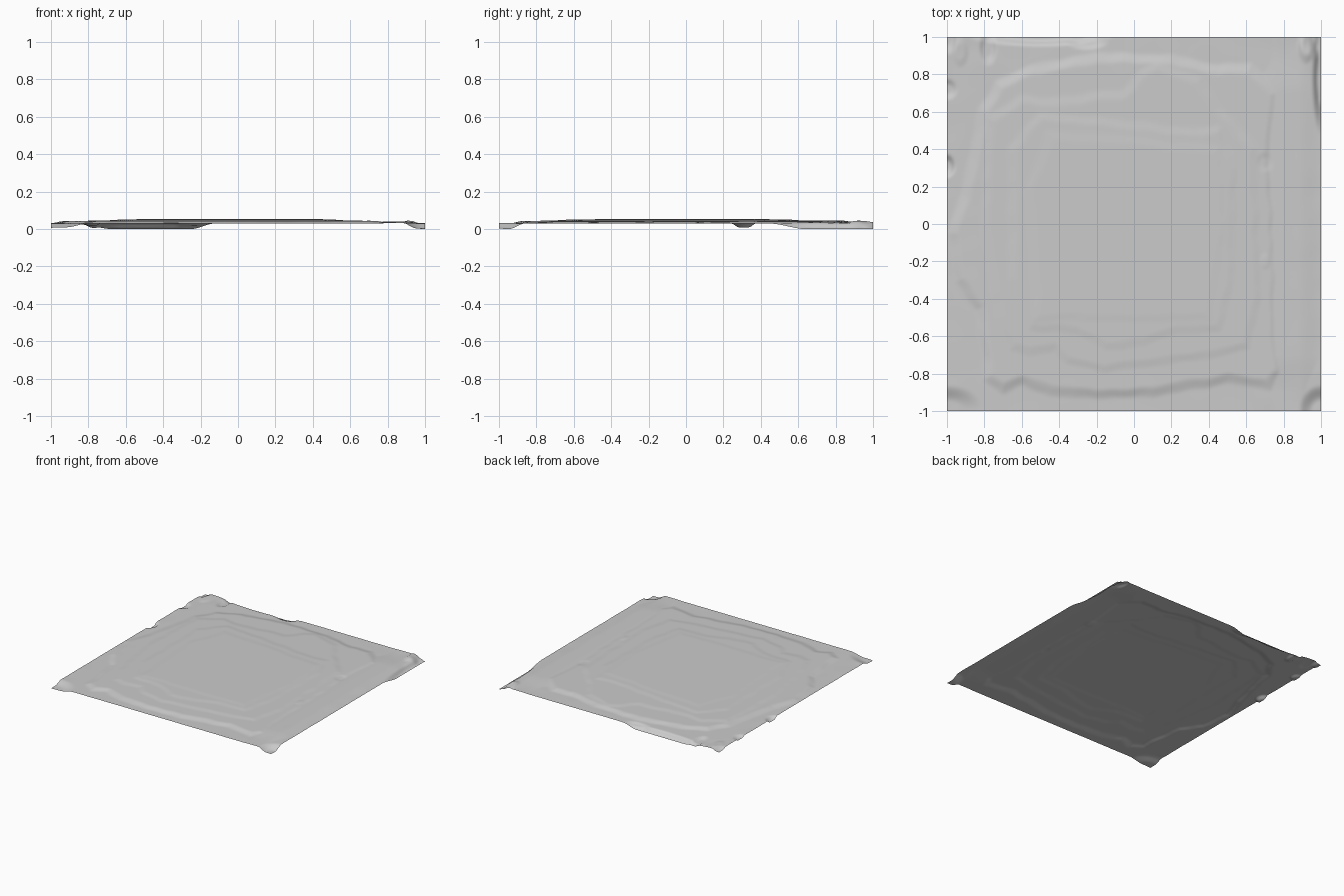
import bpy
import bmesh
import math
from mathutils import Vector, noise

cube = bpy.data.objects.get("Cube")
if cube:
    bpy.data.objects.remove(cube, do_unlink=True)

CELLS = 190

# Terrace outlines in hundredths of a unit, running counter-clockwise
OUTER = [(-78, -82), (-70, -88), (-60, -84), (-45, -89), (-20, -91), (10, -90),
         (30, -86), (50, -83), (72, -86), (78, -79), (75, -60), (76, -30), (74, 10),
         (72, 35), (76, 70), (62, 84), (45, 82), (20, 88), (-20, 89), (-55, 83),
         (-72, 74), (-80, 60), (-85, 40), (-90, 15), (-97, -5), (-93, -30), (-82, -45)]
MIDDLE = [(-65, -66), (-55, -68), (-42, -66), (-35, -73), (-15, -77), (10, -74),
          (40, -70), (60, -65), (66, -40), (64, 40), (44, 62), (35, 77), (12, 84),
          (4, 80), (-6, 69), (-25, 68), (-40, 65), (-60, 67), (-77, 56), (-80, 0), (-72, -50)]
INNER = [(-55, -55), (-30, -57), (-15, -66), (5, -63), (20, -57), (45, -56),
         (52, -30), (53, 30), (45, 50), (20, 50), (0, 53), (-20, 55), (-50, 58),
         (-65, 40), (-65, -30)]
PLATEAU = [(-52, -50), (40, -50), (48, 0), (45, 40), (20, 42), (0, 45), (-45, 47), (-56, 20)]

# Each terrace: outline, rise, width of its slope
TERRACES = [(OUTER, .012, .07), (MIDDLE, .0045, .06), (INNER, .0035, .06), (PLATEAU, .002, .06)]

# Dips and crumples along the border: centre, radii, height
CRUMPLES = [
    (-.5, 1.02, .42, .07, -.036), (-.25, .98, .12, .05, -.012),
    (1.02, .78, .07, .36, -.036), (.92, .95, .05, .10, .012),
    (1, 1, .12, .12, -.02), (-1, 1, .06, .1, -.015),
    (-.93, .92, .05, .09, .006), (-.78, .94, .05, .1, -.012),
    (-1, .72, .06, .06, -.012), (-1.01, .31, .06, .07, -.022),
    (-1, -1, .2, .14, -.024), (1, -1, .12, .14, -.028),
    (.7, -.2, .03, .05, .002), (.7, .33, .05, .06, -.003),
]


def smooth(t):
    t = min(1, max(0, t))
    return t * t * (3 - 2 * t)


def inside_distance(x, y, outline):
    """Distance to the outline, positive inside it."""
    best = math.inf
    inside = False
    ax, ay = outline[-1]
    for bx, by in outline:
        dx, dy = bx - ax, by - ay
        t = ((x - ax) * dx + (y - ay) * dy) / (dx * dx + dy * dy)
        t = min(1, max(0, t))
        best = min(best, (x - ax - t * dx) ** 2 + (y - ay - t * dy) ** 2)
        if (ay > y) != (by > y) and x < ax + dx * (y - ay) / dy:
            inside = not inside
        ax, ay = bx, by
    return math.sqrt(best) * (1 if inside else -1)


def height(x, y):
    wobble = noise.noise(Vector((x * 9, y * 9, 0))) * .012
    z = .03
    for number, (outline, rise, width) in enumerate(TERRACES):
        d = inside_distance(x * 100, y * 100, outline) / 100 + wobble
        z += rise * smooth(d / width + .5)
        if number == 0:
            # Broad raised shelf along the left border
            shelf = .03 + .009 * smooth((1 - x) / .12) * smooth((x - .6) / .2)
            shelf -= .007 * smooth((abs(y) - .7) / .2)
            z = max(z, shelf)
    # Crumpled border
    edge = smooth((max(abs(x), abs(y)) - .78) / .2)
    corner = smooth((min(abs(x), abs(y)) - .7) / .3)
    z += noise.noise(Vector((x * 7, y * 7, 3))) * edge * (.0015 + .004 * corner)
    for cx, cy, rx, ry, rise in CRUMPLES:
        r = math.hypot((x - cx) / rx, (y - cy) / ry)
        z += rise * smooth((1 - r) * 1.6)
    return max(0, z)


# Ground sheet: a fine grid raised into worn terraces
bm = bmesh.new()
bmesh.ops.create_grid(bm, x_segments=CELLS, y_segments=CELLS, size=1)
for v in bm.verts:
    v.co.z = height(v.co.x, v.co.y)
low = min(v.co.z for v in bm.verts)
for v in bm.verts:
    v.co.z -= low
for face in bm.faces:
    face.smooth = True
mesh = bpy.data.meshes.new("ground_sheet")
bm.to_mesh(mesh)
bm.free()
sheet = bpy.data.objects.new("ground_sheet", mesh)
bpy.context.collection.objects.link(sheet)

# Single plain grey
grey = bpy.data.materials.new("light_grey")
grey.use_nodes = True
colour = (.6, .6, .6, 1)
grey.diffuse_color = colour
grey.node_tree.nodes["Principled BSDF"].inputs["Base Color"].default_value = colour
mesh.materials.append(grey)
